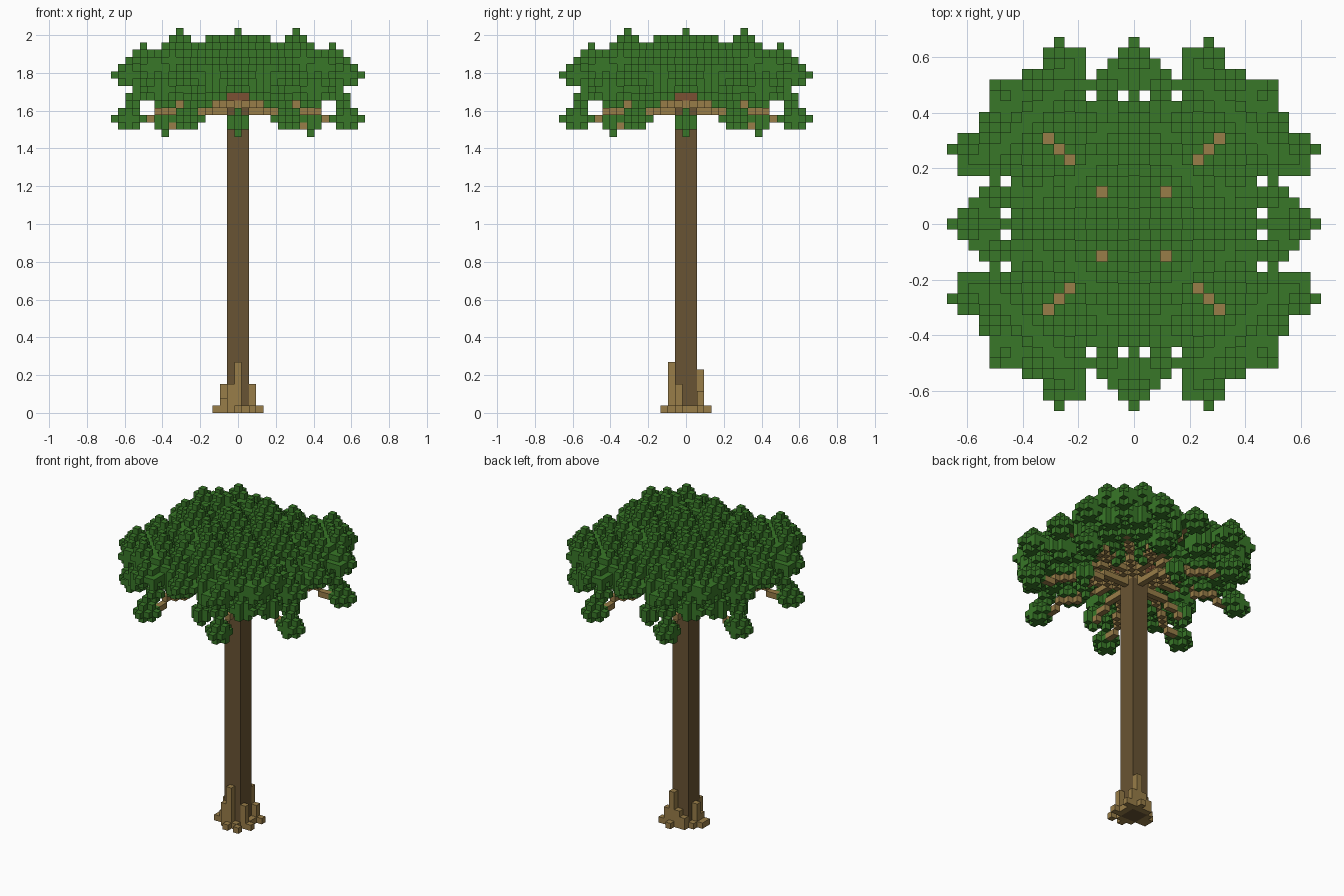
import bpy
import bmesh
from mathutils import Vector

old = bpy.data.objects.get("Cube")
if old:
    bpy.data.objects.remove(old, do_unlink=True)

V = 2 / 52  # edge of one cube


def material(name, rgb):
    m = bpy.data.materials.new(name)
    m.use_nodes = True
    lin = [((c / 255 + 0.055) / 1.055) ** 2.4 for c in rgb] + [1]
    m.diffuse_color = lin
    m.node_tree.nodes["Principled BSDF"].inputs["Base Color"].default_value = lin
    return m


LEAF = material("leaf green", (56, 119, 40))
TRUNK = material("trunk brown", (105, 84, 51))
TAN = material("root tan", (152, 125, 72))
RED = material("inner branch brown", (124, 80, 52))


def build(name, cells, mat):
    """Mesh of the exposed cube faces of a set of grid cells."""
    bm = bmesh.new()
    corners = {}

    def corner(p):
        key = tuple(round(c * 2) for c in p)
        if key not in corners:
            corners[key] = bm.verts.new((p[0] * V, p[1] * V, (p[2] + 0.5) * V))
        return corners[key]

    for cell in sorted(cells):
        for axis in range(3):
            for s in (-1, 1):
                n = Vector((0, 0, 0))
                n[axis] = s
                c = Vector(cell)
                if tuple(int(a) for a in c + n) in cells:
                    continue
                u, w = Vector((0, 0, 0)), Vector((0, 0, 0))
                u[(axis + 1) % 3] = 0.5
                w[(axis + 2) % 3] = 0.5 * s
                c += n / 2
                bm.faces.new([corner(p) for p in (c - u - w, c + u - w, c + u + w, c - u + w)])
    me = bpy.data.meshes.new(name)
    bm.to_mesh(me)
    bm.free()
    me.materials.append(mat)
    ob = bpy.data.objects.new(name, me)
    bpy.context.collection.objects.link(ob)


def mirrored(cells):
    """Eightfold copies of cells about the trunk."""
    out = set()
    for x, y, z in cells:
        for sx in (-1, 1):
            for sy in (-1, 1):
                out |= {(sx * x, sy * y, z), (sy * y, sx * x, z)}
    return out


# Outline of the crown: reach along x for each row y
REACH = [17, 16, 15, 14, 13, 16, 16, 17, 16, 14, 14, 13, 13, 13]
HOLES = {(12, 1), (12, 4)}


def inside(x, y):
    a, b = max(abs(x), abs(y)), min(abs(x), abs(y))
    return b < len(REACH) and a <= REACH[b] and (a, b) not in HOLES


def line(*points):
    cells = set()
    for a, b in zip(points, points[1:]):
        n = max(abs(q - p) for p, q in zip(a, b))
        cells |= {tuple(round(p + (q - p) * t / n) for p, q in zip(a, b)) for t in range(n + 1)}
    return cells


# Branches, one eighth of the crown
branches = mirrored(
    line((1, 0, 41), (5, 0, 41), (10, 0, 39))
    | line((1, 0, 42), (7, 3, 42), (10, 5, 41), (14, 7, 40))
    | line((1, 0, 43), (9, 0, 45), (14, 0, 46))
    | line((1, 1, 43), (3, 3, 45), (8, 8, 47), (11, 11, 47))
    | line((2, 1, 43), (10, 5, 45), (14, 7, 46))
    | line((1, 1, 42), (9, 9, 43))
    | line((2, 0, 44), (8, 0, 48)))
inner = {c for c in branches if max(abs(c[0]), abs(c[1])) <= 2 and c[2] >= 43}


def clump(cx, cy, cz, reach):
    """Stepped diamond of leaves with a flat underside."""
    span = range(-reach, reach + 1)
    return {(cx + x, cy + y, cz + z) for x in span for y in span
            for z in range(-1, reach + 1) if abs(x) + abs(y) + abs(z) <= reach}


# Leaf clumps, one eighth: x, y, middle height, reach
UPPER = [(0, 0, 48, 2), (3, 0, 47, 2), (3, 3, 49, 3), (8, 0, 49, 3), (6, 5, 47, 3),
         (9, 4, 47, 3), (9, 8, 47, 3), (12, 3, 46, 3), (13, 9, 48, 2), (12, 6, 47, 2),
         (11, 0, 47, 2), (15, 0, 46, 2), (15, 7, 46, 2), (12, 12, 47, 2), (10, 11, 47, 2)]
LOWER = [(15, 7, 40, 2), (13, 10, 44, 2), (11, 7, 44, 2), (8, 4, 44, 2), (12, 3, 44, 2),
         (9, 9, 44, 2), (7, 0, 45, 2), (7, 4, 42, 1), (10, 5, 42, 1), (14, 6, 43, 1),
         (10, 0, 40, 1), (10, 0, 39, 1)]
leaves = set()
for c in UPPER + LOWER:
    leaves |= clump(*c)
leaves = mirrored(leaves)

# Outer leaves that complete the crown outline
covered = {(x, y) for x, y, z in leaves if z > 43}
for x in range(-17, 18):
    for y in range(-17, 18):
        if inside(x, y) and (x, y) not in covered:
            leaves |= {(x, y, 46), (x, y, 45)}

# Open shafts above the diagonal branches
SHAFTS = {3, 6, 8}
leaves = {c for c in leaves if inside(c[0], c[1]) and c not in branches
          and not (abs(c[0]) == abs(c[1]) and abs(c[0]) in SHAFTS)}

build("leaf_crown", leaves, LEAF)
build("branches", branches - inner, TAN)
build("inner_branches", inner, RED)

# Trunk: one square post
bpy.ops.mesh.primitive_cube_add(size=1, location=(0, 0, 21.5 * V))
trunk = bpy.context.object
trunk.name = "trunk"
trunk.scale = (3 * V, 3 * V, 43 * V)
bpy.ops.object.transform_apply(location=False, rotation=False, scale=True)
trunk.data.materials.append(TRUNK)

# Roots: x, y, height
ROOTS = [(0, -2, 7), (-1, -2, 4), (-2, 0, 4), (-2, -1, 2), (2, -1, 4), (2, 0, 1),
         (1, 2, 6), (0, 2, 3), (-1, 2, 2), (-2, 1, 1), (2, 1, 1), (1, -2, 1), (2, 2, 3),
         (-3, 0, 1), (-3, -1, 1), (3, -1, 1), (3, 2, 1), (2, -3, 1), (0, -3, 1), (1, 3, 1)]
build("roots", {(x, y, z) for x, y, h in ROOTS for z in range(h)}, TAN)
